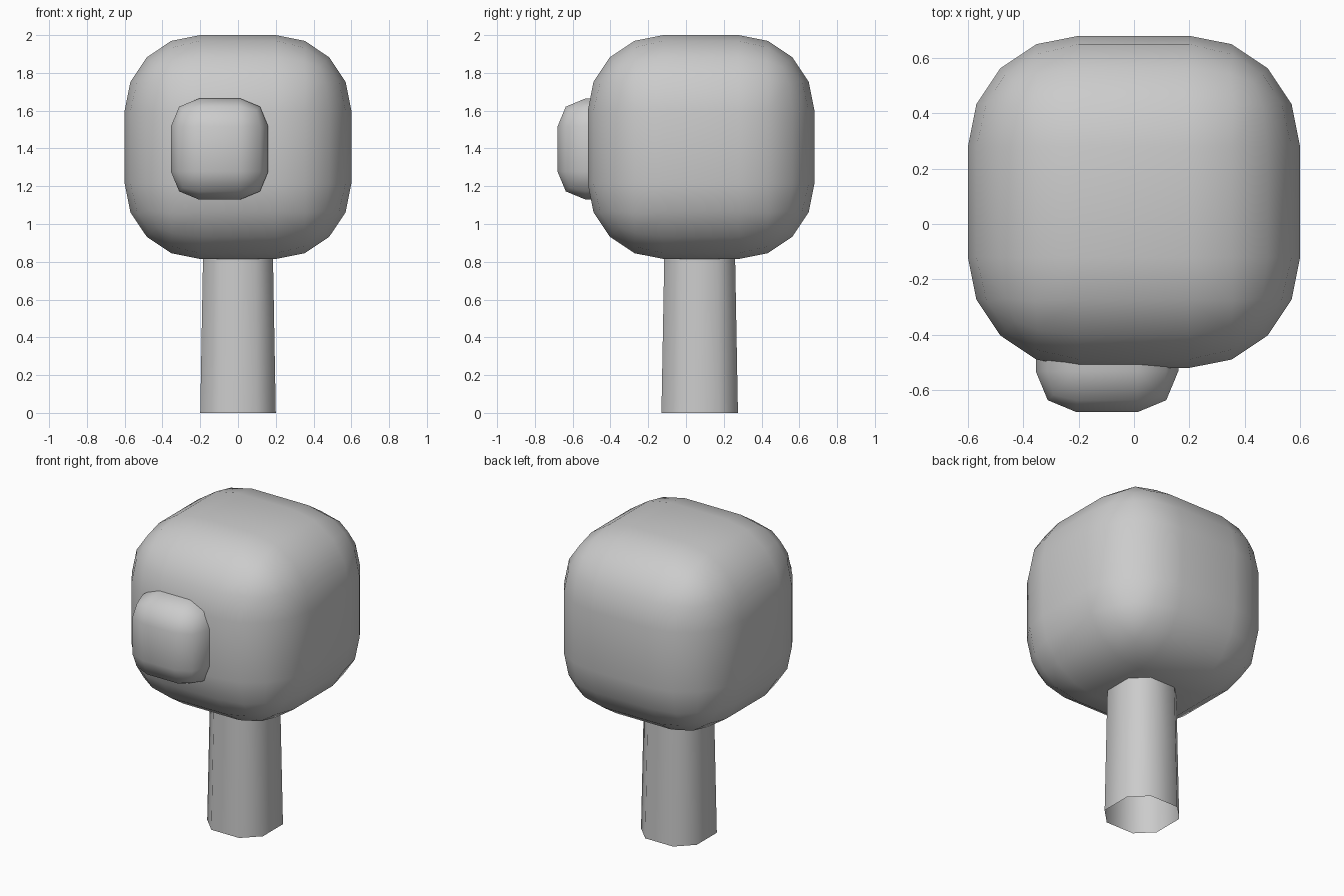
import bpy, bmesh
from mathutils import Vector

# Remove the default cube only
if "Cube" in bpy.data.objects:
    bpy.data.objects.remove(bpy.data.objects["Cube"])

# Single flat grey
GREY = (0.6, 0.6, 0.6, 1)
grey = bpy.data.materials.new("plain grey")
grey.use_nodes = True
grey.diffuse_color = GREY
grey.node_tree.nodes["Principled BSDF"].inputs["Base Color"].default_value = GREY


def finish(name, bm, location):
    """Turn a bmesh into a smooth grey object."""
    for face in bm.faces:
        face.smooth = True
    mesh = bpy.data.meshes.new(name)
    bm.to_mesh(mesh)
    bm.free()
    mesh.materials.append(grey)
    obj = bpy.data.objects.new(name, mesh)
    obj.location = location
    bpy.context.collection.objects.link(obj)
    return obj


def box(size):
    bm = bmesh.new()
    bmesh.ops.create_cube(bm, size=1)
    bmesh.ops.scale(bm, vec=size, verts=bm.verts)
    return bm


def rounded_block(name, size, radius, segments, location):
    """Box with every edge rounded."""
    bm = box(size)
    bmesh.ops.bevel(bm, geom=bm.edges[:], offset=radius, segments=segments,
                    profile=0.5, affect='EDGES')
    return finish(name, bm, location)


# Foliage: large crown and a small clump on its front
rounded_block("crown", Vector((1.2, 1.2, 1.185)), 0.4, 4, (0, 0.08, 1.4075))
rounded_block("front_clump", Vector((0.515, 0.52, 0.535)), 0.148, 2,
              (-0.0975, -0.42, 1.397))

# Trunk: open square tube with cut corners, slightly narrower at the top
height = 1.0
bm = box(Vector((0.4, 0.405, height)))
uprights = [e for e in bm.edges if abs(e.verts[0].co.z - e.verts[1].co.z) > 0.5]
bmesh.ops.bevel(bm, geom=uprights, offset=0.1, segments=1, affect='EDGES')
caps = [f for f in bm.faces if abs(f.normal.z) > 0.5]
bmesh.ops.delete(bm, geom=caps, context='FACES_ONLY')
top = [v for v in bm.verts if v.co.z > 0]
bmesh.ops.scale(bm, vec=(0.91, 0.91, 1), verts=top)
finish("trunk", bm, (0, 0.0725, height / 2))
